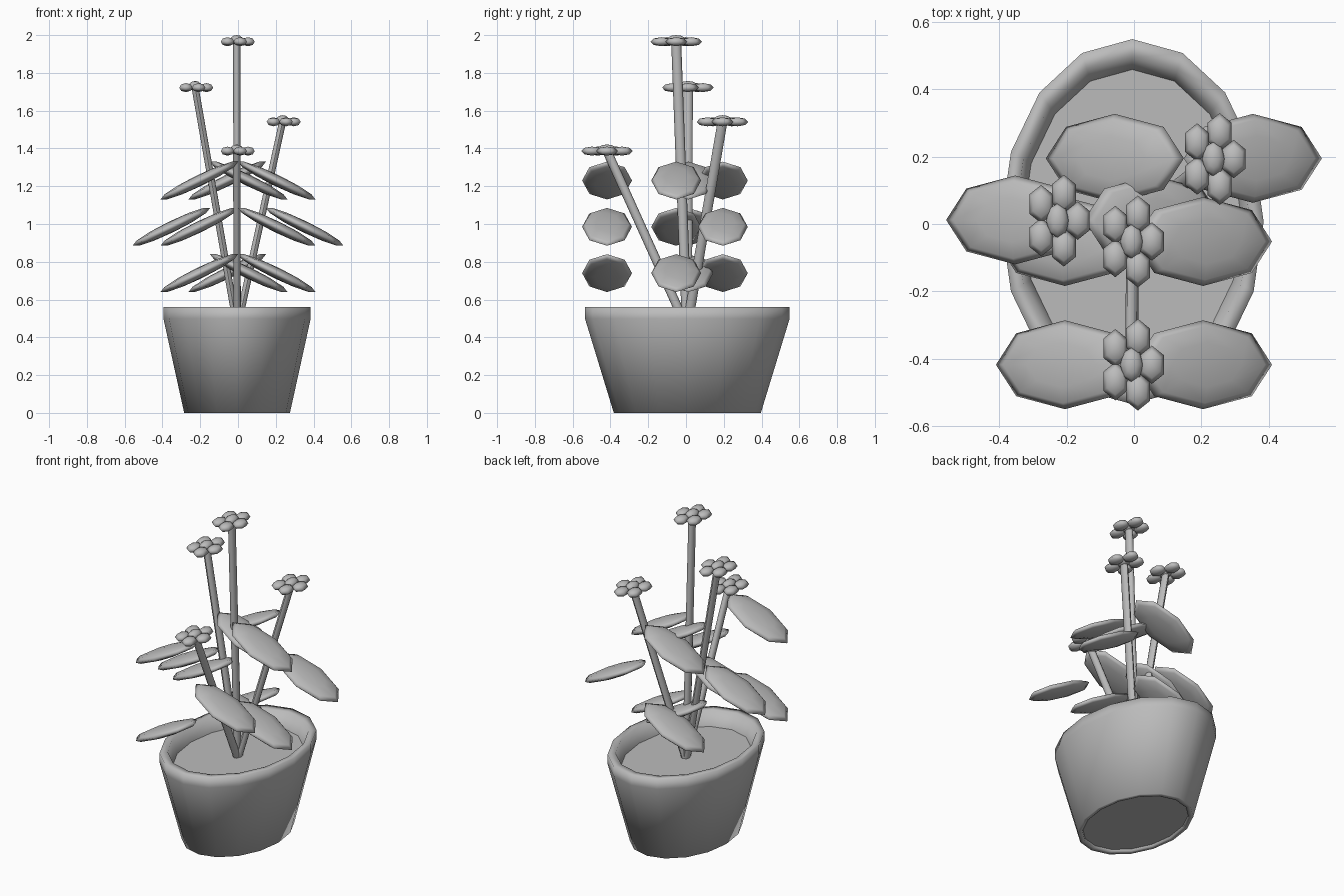
import bpy
import bmesh
from math import cos, sin, pi, hypot, atan2
from mathutils import Matrix, Vector

cube = bpy.data.objects.get("Cube")
if cube:
    bpy.data.objects.remove(cube, do_unlink=True)

STRETCH = 1.39   # the whole plant is wider front to back
CENTRE = Vector((-0.005, 0.007, 0))

grey = bpy.data.materials.new("plain grey")
grey.use_nodes = True
grey.diffuse_color = (0.5, 0.5, 0.5, 1)
grey.node_tree.nodes["Principled BSDF"].inputs["Base Color"].default_value = (0.5, 0.5, 0.5, 1)


def finish(name, bm, smooth=True):
    bmesh.ops.recalc_face_normals(bm, faces=bm.faces)
    for f in bm.faces:
        f.smooth = smooth
    mesh = bpy.data.meshes.new(name)
    bm.to_mesh(mesh)
    bm.free()
    mesh.materials.append(grey)
    ob = bpy.data.objects.new(name, mesh)
    bpy.context.collection.objects.link(ob)
    return ob


def ring(bm, radius, z, sides=16):
    return [bm.verts.new(CENTRE + Vector((radius * cos(2 * pi * i / sides),
                                          radius * STRETCH * sin(2 * pi * i / sides), z)))
            for i in range(sides)]


def disc(name, radius, z, up):
    bm = bmesh.new()
    loop = ring(bm, radius, z)
    bm.faces.new(loop if up else loop[::-1])
    for f in bm.faces:
        f.normal_update()
    finish(name, bm, False)


def blob(bm, centre, size, segments, rings, tilt=0.0):
    """Flattened ball, tilted about the y axis."""
    mat = (Matrix.Translation(centre) @ Matrix.Rotation(tilt, 4, 'Y')
           @ Matrix.Diagonal((*size, 1)))
    bmesh.ops.create_uvsphere(bm, u_segments=segments, v_segments=rings,
                              radius=1, matrix=mat)


# Pot: oval wall with a straight rim and a hollow foot
bm = bmesh.new()
profile = [(0.255, 0.02), (0.257, 0), (0.28, 0), (0.39, 0.5),
           (0.39, 0.56), (0.35, 0.56), (0.325, 0.47)]
rings = [ring(bm, r, z) for r, z in profile]
for a, b in zip(rings, rings[1:]):
    for i in range(len(a)):
        j = (i + 1) % len(a)
        bm.faces.new((a[i], a[j], b[j], b[i]))
# open shell: flip outward if the outer wall points inward
finish("pot", bm)
disc("soil", 0.327, 0.47, True)
disc("pot_base", 0.256, 0.015, False)

# Each stem: flower position, x where its leaves attach, leaf y, side of top leaf
stems = [
    ((-0.007, -0.052, 1.965), 0.0, -0.052, 1),
    ((-0.227, 0.01, 1.722), -0.148, 0.012, 1),
    ((0.236, 0.193, 1.541), 0.148, 0.195, -1),
    ((-0.007, -0.418, 1.386), 0.0, -0.418, -1),
]
root = Vector((-0.004, 0.005, 0.45))
REACH, DROP = 0.41, 0.2

for n, (top, leaf_x, leaf_y, first_side) in enumerate(stems, 1):
    top = Vector(top)

    # Stem: slanted eight-sided rod with horizontal ends
    bm = bmesh.new()
    bmesh.ops.create_cone(bm, cap_ends=True, segments=8, radius1=0.019,
                          radius2=0.019, depth=1)
    for v in bm.verts:
        t = v.co.z + 0.5
        v.co = root.lerp(top, t) + Vector((v.co.x, v.co.y * STRETCH, 0))
    stem = finish(f"stem_{n}", bm)
    bpy.ops.object.select_all(action='DESELECT')
    stem.select_set(True)
    bpy.context.view_layer.objects.active = stem
    bpy.ops.object.shade_smooth_by_angle(angle=pi / 3)

    # Flower: five petals around a raised middle
    bm = bmesh.new()
    for i in range(5):
        a = 2 * pi * i / 5
        offset = Vector((0.06 * cos(a), 0.06 * STRETCH * sin(a), 0))
        blob(bm, top + offset, (0.041, 0.041 * STRETCH, 0.024), 6, 4)
    finish(f"petals_{n}", bm)
    bm = bmesh.new()
    blob(bm, top + Vector((0, 0, 0.009)), (0.034, 0.037 * STRETCH, 0.026), 8, 6)
    finish(f"flower_middle_{n}", bm)

    # Leaves: three levels, alternating sides, drooping outward
    for level, high in enumerate((1.33, 1.085, 0.84)):
        side = first_side * (-1) ** level
        bm = bmesh.new()
        centre = Vector((leaf_x + side * REACH / 2, leaf_y, high - DROP / 2))
        blob(bm, centre, (hypot(REACH, DROP) / 2, 0.132, 0.03), 8, 6,
             side * atan2(DROP, REACH))
        finish(f"leaf_{n}_{level + 1}", bm)
